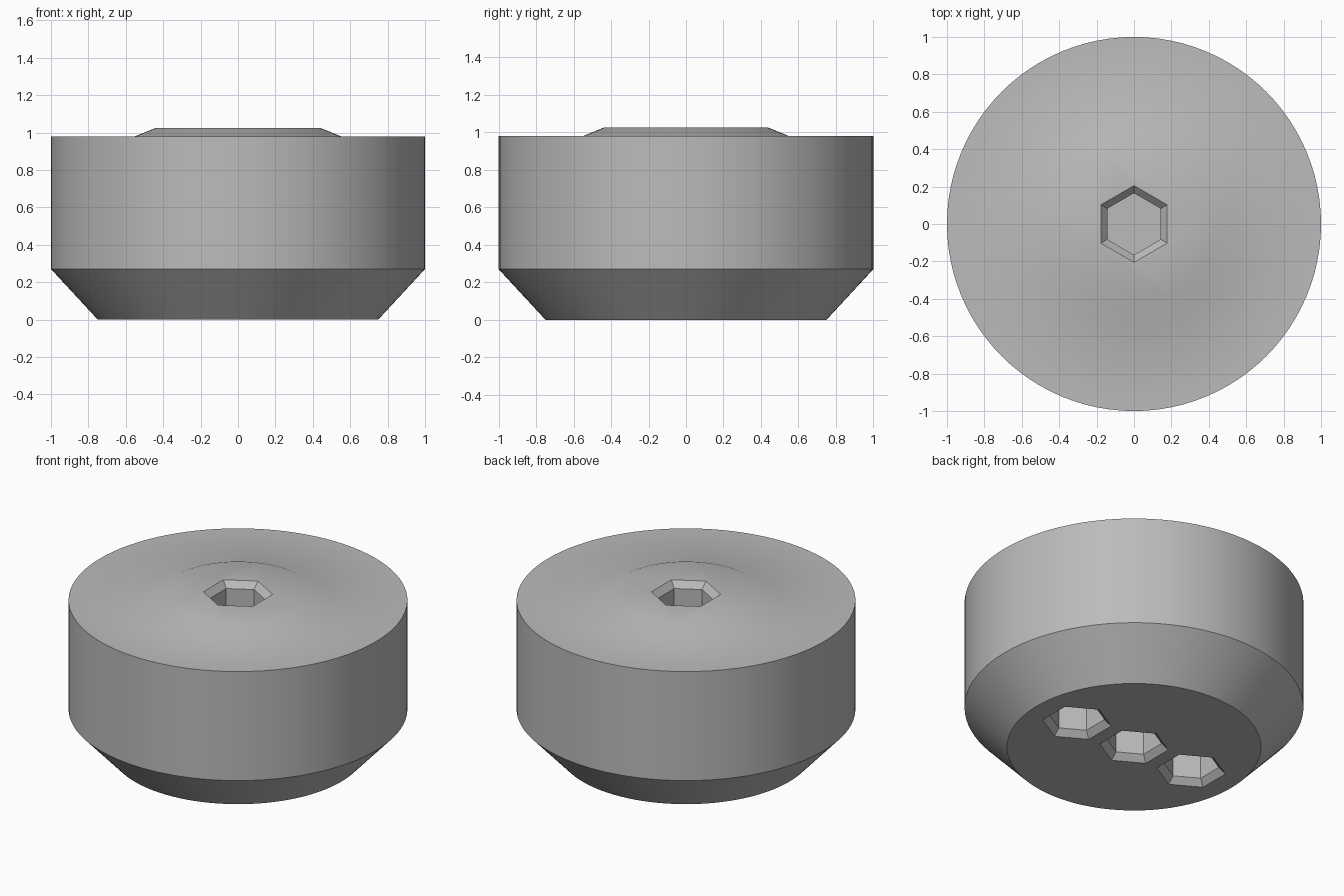
import bpy
import bmesh
from math import cos, sin, pi, radians

cube = bpy.data.objects.get("Cube")
if cube:
    bpy.data.objects.remove(cube, do_unlink=True)

# One plain grey for the whole part
grey = bpy.data.materials.new("plain_grey")
grey.use_nodes = True
colour = (0.5, 0.5, 0.5, 1)
grey.diffuse_color = colour
grey.node_tree.nodes["Principled BSDF"].inputs["Base Color"].default_value = colour


def add_lathe(bm, profile, sides, centre=(0, 0), start=0.0):
    """Closed solid from (radius, z) rings, capped at both ends."""
    rings = []
    for r, z in profile:
        angles = [start + 2 * pi * i / sides for i in range(sides)]
        rings.append([bm.verts.new((centre[0] + r * cos(a), centre[1] + r * sin(a), z))
                      for a in angles])
    for low, high in zip(rings, rings[1:]):
        for i in range(sides):
            j = (i + 1) % sides
            bm.faces.new((low[i], low[j], high[j], high[i]))
    bm.faces.new(rings[0])
    bm.faces.new(rings[-1])


def finish(name, bm):
    bmesh.ops.recalc_face_normals(bm, faces=bm.faces)
    mesh = bpy.data.meshes.new(name)
    bm.to_mesh(mesh)
    bm.free()
    mesh.materials.append(grey)
    obj = bpy.data.objects.new(name, mesh)
    bpy.context.collection.objects.link(obj)
    return obj


# Round body: tapered foot, straight wall, low raised centre
bm = bmesh.new()
add_lathe(bm, [(0.75, 0), (1, 0.27), (1, 0.98), (0.55, 0.98), (0.44, 1.025)], 96)
body = finish("body", bm)

# Hexagonal sockets with chamfered mouths: one on top, three in a row below
HEX_PROFILE = [(0.225, -0.02), (0.165, 0.04), (0.165, 0.4)]  # radius, depth
bm = bmesh.new()
for x, surface, inward in [(0, 1.025, -1), (-0.44, 0, 1), (0, 0, 1), (0.44, 0, 1)]:
    rings = [(r, surface + inward * d) for r, d in HEX_PROFILE]
    add_lathe(bm, rings, 6, (x, 0), pi / 2)
cutter = finish("socket_cutter", bm)
cutter.hide_render = True

cut = body.modifiers.new("sockets", "BOOLEAN")
cut.operation = "DIFFERENCE"
cut.solver = "EXACT"
cut.object = cutter

bpy.ops.object.select_all(action="DESELECT")
body.select_set(True)
bpy.context.view_layer.objects.active = body
bpy.ops.object.modifier_apply(modifier=cut.name)
bpy.data.objects.remove(cutter, do_unlink=True)

# Smooth round surfaces, crisp rims and socket edges
bpy.ops.object.shade_smooth_by_angle(angle=radians(30))
